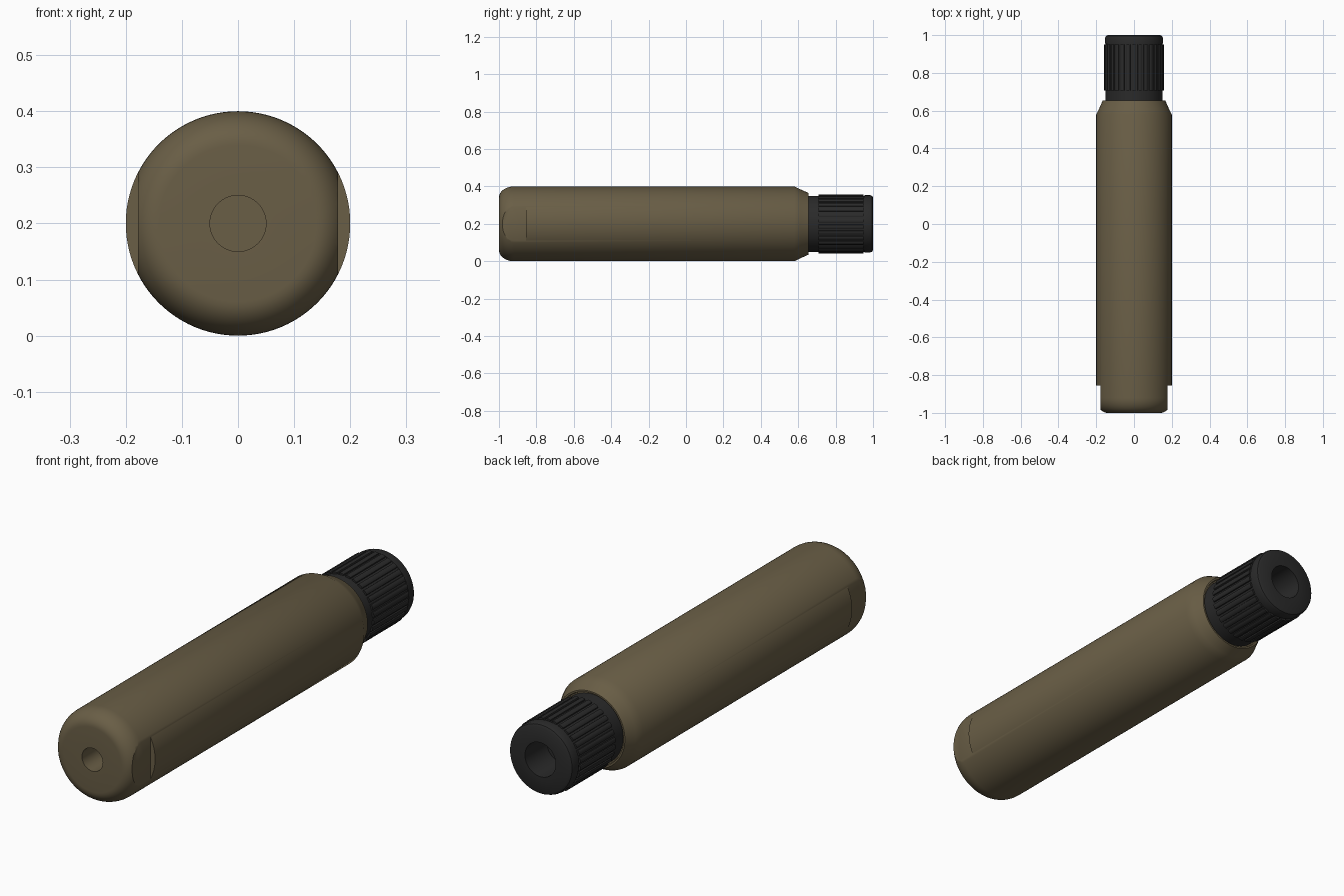
import bpy, bmesh, math
from mathutils import Matrix, Vector

if "Cube" in bpy.data.objects:
    bpy.data.objects.remove(bpy.data.objects["Cube"])

AXIS_Z = 0.2


def material(name, rgb):
    m = bpy.data.materials.new(name)
    m.diffuse_color = (*rgb, 1)
    m.use_nodes = True
    m.node_tree.nodes["Principled BSDF"].inputs["Base Color"].default_value = m.diffuse_color
    return m


olive = material("olive brown", (0.142, 0.112, 0.061))
black = material("charcoal black", (0.023, 0.023, 0.023))


def finish(name, bm, mat):
    bmesh.ops.recalc_face_normals(bm, faces=bm.faces)
    me = bpy.data.meshes.new(name)
    bm.to_mesh(me)
    bm.free()
    ob = bpy.data.objects.new(name, me)
    bpy.context.collection.objects.link(ob)
    me.materials.append(mat)
    return ob


def smooth(ob, degrees=30):
    bpy.ops.object.select_all(action='DESELECT')
    ob.select_set(True)
    bpy.context.view_layer.objects.active = ob
    bpy.ops.object.shade_smooth_by_angle(angle=math.radians(degrees))


def lathe(name, profile, mat, steps=96):
    """Turn (radius, y) points about the long axis."""
    bm = bmesh.new()
    vs = [bm.verts.new((0, y, AXIS_Z + r)) for r, y in profile]
    es = [bm.edges.new(p) for p in zip(vs, vs[1:])]
    bmesh.ops.spin(bm, geom=vs + es, cent=(0, 0, AXIS_Z), axis=(0, 1, 0),
                   angle=math.tau, steps=steps, use_merge=False)
    bmesh.ops.remove_doubles(bm, verts=bm.verts, dist=1e-5)
    return finish(name, bm, mat)


# main tube: blind front bore, rounded nose, rear chamfer
nose = [(0.14 + 0.06 * math.sin(a), -0.92 - 0.08 * math.cos(a))
        for a in (math.pi / 2 * i / 10 for i in range(11))]
body = lathe("main_body", [(0, -0.8), (0.05, -0.8), (0.05, -1)] + nose +
             [(0.2, 0.58), (0.185, 0.61), (0.165, 0.655),
              (0.158, 0.655), (0.155, 0.645), (0, 0.645)], olive)

# two wrench flats cut at the nose
for side in (-1, 1):
    bm = bmesh.new()
    bmesh.ops.create_cube(bm, size=1, matrix=Matrix.Translation((side * 0.278, -1.005, AXIS_Z))
                          @ Matrix.Diagonal((0.2, 0.3, 0.5, 1)))
    cutter = finish("flat_cutter", bm, olive)
    cutter.hide_render = True
    mod = body.modifiers.new("flat", 'BOOLEAN')
    mod.operation = 'DIFFERENCE'
    mod.solver = 'EXACT'
    mod.object = cutter
    bpy.context.view_layer.objects.active = body
    bpy.ops.object.modifier_apply(modifier=mod.name)
    bpy.data.objects.remove(cutter)
smooth(body)

# rear cap with socket
cap = lathe("rear_cap", [(0, 0.64), (0.15, 0.64), (0.15, 0.955), (0.153, 0.955), (0.153, 0.985),
                         (0.149, 0.995), (0.14, 1.0), (0.074, 1.0), (0.074, 0.85), (0, 0.85)], black)
smooth(cap)

# grip ribs around the cap
RIBS = 30
bm = bmesh.new()
for i in range(RIBS):
    turn = Matrix.Translation((0, 0, AXIS_Z)) @ Matrix.Rotation(math.tau * i / RIBS, 4, 'Y')
    section = [(-0.012, 0.146), (-0.011, 0.155), (-0.007, 0.158),
               (0.007, 0.158), (0.011, 0.155), (0.012, 0.146)]
    ends = [[bm.verts.new(turn @ Vector((x, y, r))) for x, r in section] for y in (0.708, 0.95)]
    bm.faces.new(ends[0])
    bm.faces.new(ends[1][::-1])
    for k in range(6):
        n = (k + 1) % 6
        bm.faces.new((ends[0][k], ends[1][k], ends[1][n], ends[0][n]))
ribs = finish("grip_ribs", bm, black)
smooth(ribs, 45)
